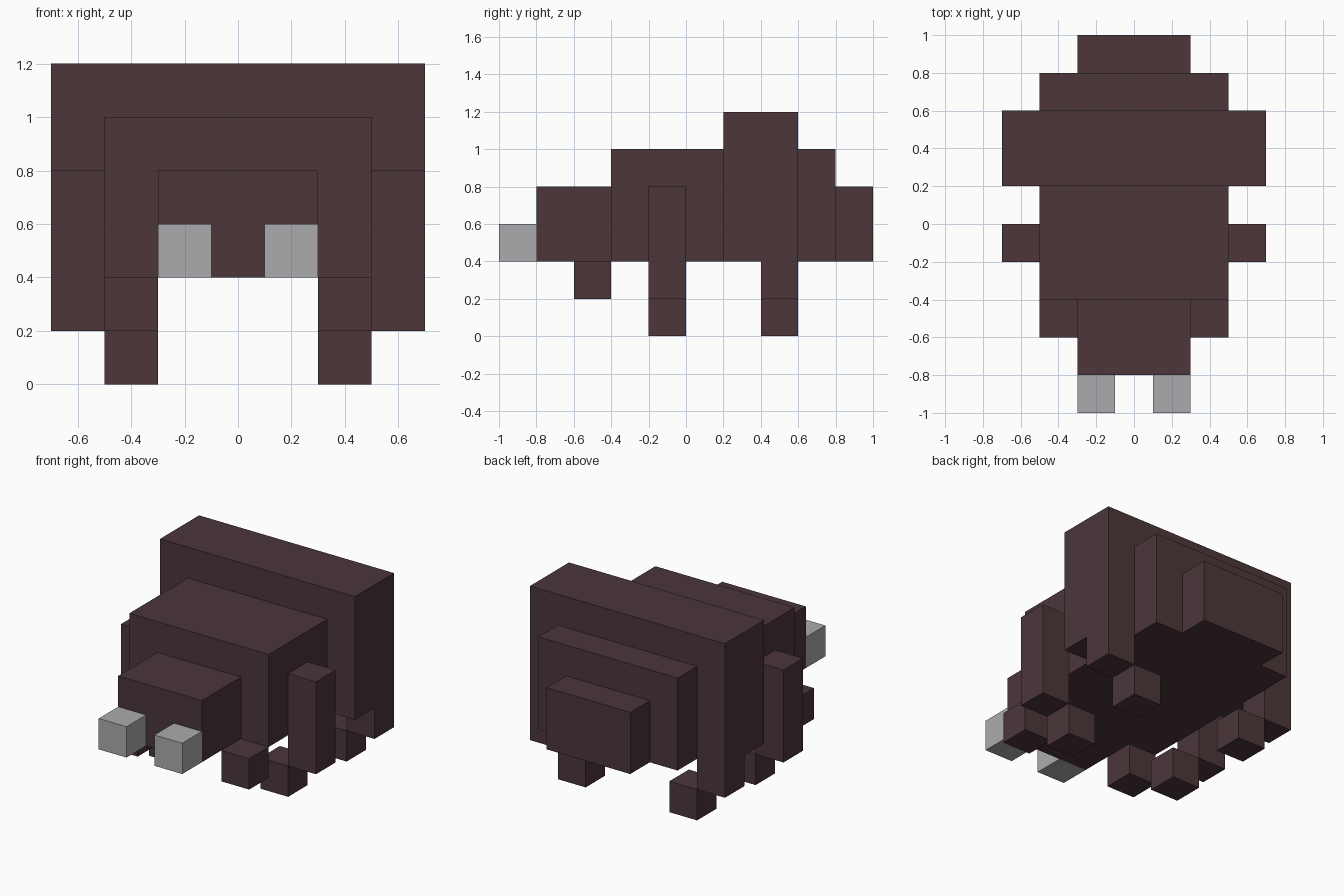
import bpy
import bmesh
from mathutils import Vector

cube = bpy.data.objects.get("Cube")
if cube:
    bpy.data.objects.remove(cube, do_unlink=True)


def make_material(name, rgb):
    mat = bpy.data.materials.new(name)
    mat.use_nodes = True
    mat.diffuse_color = (*rgb, 1)
    mat.node_tree.nodes["Principled BSDF"].inputs["Base Color"].default_value = (*rgb, 1)
    return mat


dark_brown = make_material("dark brown", (0.072, 0.037, 0.042))
pale_grey = make_material("pale grey", (0.41, 0.405, 0.425))


def block(name, x, y, z, mat):
    """Flat-faced box spanning the given (low, high) ranges."""
    low, high = (Vector(c) for c in zip(x, y, z))
    bm = bmesh.new()
    bmesh.ops.create_cube(bm, size=1)
    bmesh.ops.scale(bm, vec=high - low, verts=bm.verts)
    mesh = bpy.data.meshes.new(name)
    bm.to_mesh(mesh)
    bm.free()
    mesh.materials.append(mat)
    obj = bpy.data.objects.new(name, mesh)
    obj.location = (low + high) / 2
    bpy.context.collection.objects.link(obj)


def block_pair(name, x, y, z, mat):
    """Matching boxes on the left (+x) and right (-x)."""
    block("left_" + name, x, y, z, mat)
    block("right_" + name, (-x[1], -x[0]), y, z, mat)


# Body segments from head to tail: half width, y range, top height
belly = 0.4
for name, half, y, top in [
    ("head", 0.3, (-0.8, -0.4), 0.8),
    ("thorax", 0.5, (-0.4, 0.2), 1.0),
    ("abdomen", 0.7, (0.2, 0.6), 1.2),
    ("rear_segment", 0.5, (0.6, 0.8), 1.0),
    ("tail_segment", 0.3, (0.8, 1.0), 0.8),
]:
    block(name, (-half, half), y, (belly, top), dark_brown)

# Fangs
block_pair("fang", (0.1, 0.3), (-1.0, -0.8), (0.4, 0.6), pale_grey)

# Legs and feet
inner, outer = (0.3, 0.5), (0.5, 0.7)
block_pair("front_leg", inner, (-0.6, -0.4), (0.2, 0.4), dark_brown)
block_pair("middle_leg", outer, (-0.2, 0.0), (0.2, 0.8), dark_brown)
block_pair("rear_leg", outer, (0.4, 0.6), (0.2, 0.4), dark_brown)
for name, y in [("middle_foot", (-0.2, 0.0)), ("rear_foot", (0.4, 0.6))]:
    block_pair(name, inner, y, (0.0, 0.2), dark_brown)
